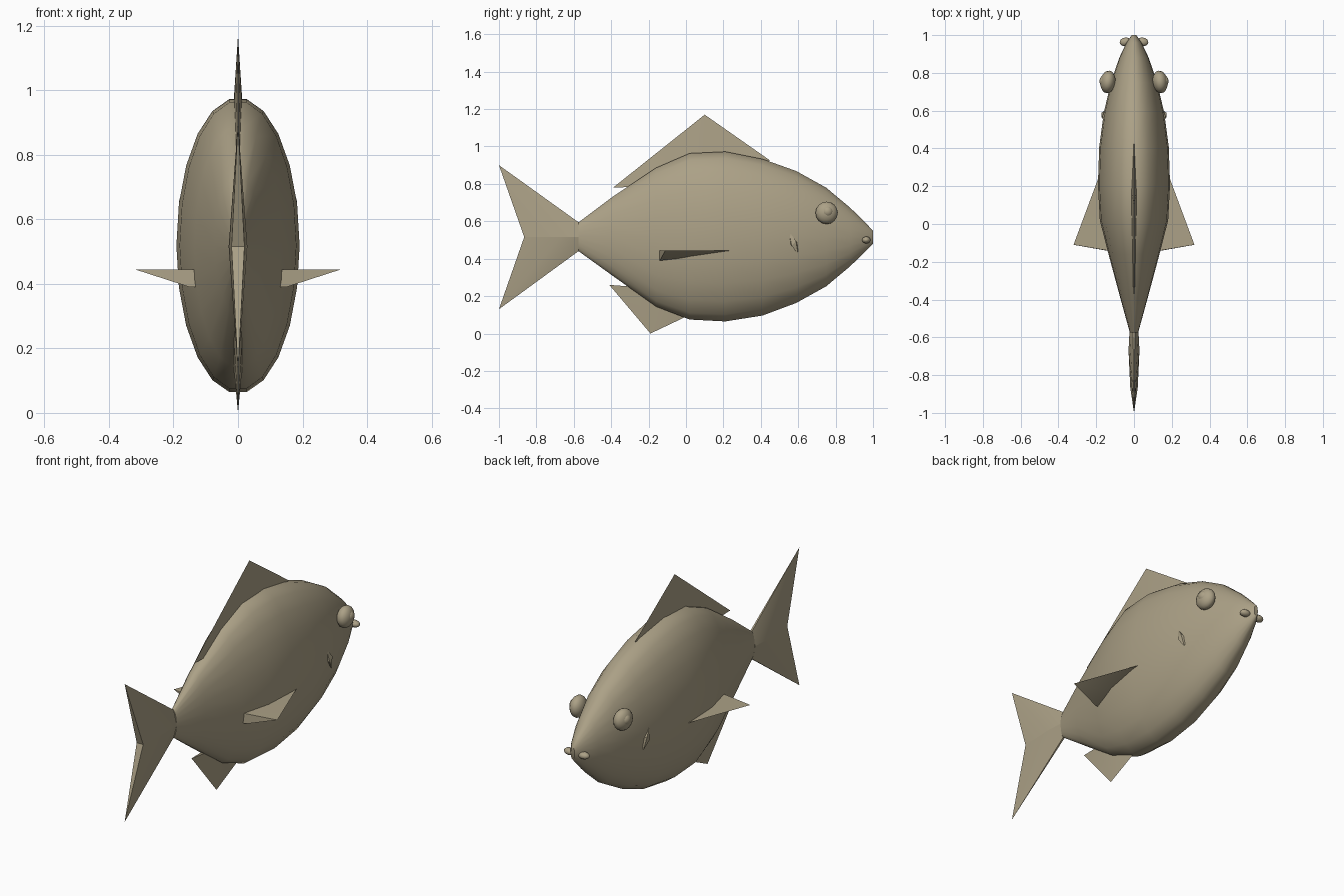
import bpy, bmesh, math
from mathutils import Matrix, Vector

if "Cube" in bpy.data.objects:
    bpy.data.objects.remove(bpy.data.objects["Cube"])

mat = bpy.data.materials.new("khaki scales")
mat.diffuse_color = (0.41, 0.355, 0.24, 1)
mat.use_nodes = True
mat.node_tree.nodes["Principled BSDF"].inputs["Base Color"].default_value = mat.diffuse_color


def finish(bm, name, angle=40):
    bmesh.ops.recalc_face_normals(bm, faces=bm.faces)
    me = bpy.data.meshes.new(name)
    bm.to_mesh(me)
    bm.free()
    me.materials.append(mat)
    ob = bpy.data.objects.new(name, me)
    bpy.context.collection.objects.link(ob)
    bpy.ops.object.select_all(action='DESELECT')
    ob.select_set(True)
    bpy.context.view_layer.objects.active = ob
    bpy.ops.object.shade_smooth_by_angle(angle=math.radians(angle))
    return ob


def hull(name, points, angle=40):
    """Convex solid around a few points."""
    bm = bmesh.new()
    for p in points:
        bm.verts.new(p)
    r = bmesh.ops.convex_hull(bm, input=bm.verts)
    loose = [v for v in bm.verts if not v.link_faces]
    bmesh.ops.delete(bm, geom=loose, context='VERTS')
    return finish(bm, name, angle)


def fin(name, profile):
    """Upright fin from (y, z, half thickness) points."""
    return hull(name, [(s * t, y, z) for y, z, t in profile for s in (-1, 1) if t or s > 0])


def ellipsoid(name, centre, radii, turn=0, seg=16, rings=10):
    bm = bmesh.new()
    m = (Matrix.Translation(centre) @ Matrix.Rotation(turn, 4, 'Z')
         @ Matrix.Diagonal((*radii, 1)) @ Matrix.Rotation(math.pi / 2, 4, 'Y'))
    bmesh.ops.create_uvsphere(bm, u_segments=seg, v_segments=rings, radius=1, matrix=m)
    return finish(bm, name, 60)


# Body: oval rings (y, top, bottom, half width)
rings = [(-0.575, 0.595, 0.44, 0.022), (-0.39, 0.735, 0.305, 0.073), (-0.16, 0.89, 0.14, 0.135),
         (0.02, 0.968, 0.07, 0.181), (0.21, 0.977, 0.06, 0.191), (0.41, 0.937, 0.092, 0.184),
         (0.59, 0.872, 0.16, 0.160), (0.75, 0.782, 0.25, 0.122), (0.88, 0.672, 0.36, 0.078),
         (0.96, 0.592, 0.44, 0.040), (1.0, 0.55, 0.48, 0.012)]
SEG = 22
bm = bmesh.new()
loops = []
for y, top, bot, w in rings:
    loop = []
    for i in range(SEG):
        a = 2 * math.pi * (i + 0.5) / SEG
        loop.append(bm.verts.new((w * math.sin(a), y,
                                  (top + bot) / 2 + (top - bot) / 2 * math.cos(a))))
    loops.append(loop)
for a, b in zip(loops, loops[1:]):
    for i in range(SEG):
        j = (i + 1) % SEG
        bm.faces.new((a[i], a[j], b[j], b[i]))
bm.faces.new(loops[0])
bm.faces.new(loops[-1])
finish(bm, "body", 50)

# Tail: two lobes meeting on a thick centre line
for name, root, tip in (("tail_upper_lobe", 0.595, 0.9), ("tail_lower_lobe", 0.44, 0.13)):
    fin(name, [(-0.575, root, 0.005), (-0.575, 0.516, 0.024), (-0.67, 0.516, 0.029),
               (-0.865, 0.516, 0.02), (-1.0, tip, 0)])

# Back and belly fins, thickest where they enter the body
fin("dorsal_fin", [(-0.39, 0.78, 0), (-0.25, 0.785, 0.01), (0.0, 0.84, 0.019),
                   (0.2, 0.88, 0.019), (0.1, 1.17, 0), (0.45, 0.925, 0)])
fin("belly_fin", [(-0.41, 0.26, 0), (-0.28, 0.25, 0.014), (-0.1, 0.17, 0.016),
                  (-0.19, 0.0, 0), (0.0, 0.09, 0)])

# Paired parts
for side, s in (("right", 1), ("left", -1)):
    hull(side + "_side_fin", [(s * x, y, z) for x, y, z in (
        (0.175, 0.28, 0.445), (0.32, -0.11, 0.445), (0.10, -0.147, 0.445),
        (0.15, -0.14, 0.39), (0.10, -0.147, 0.39), (0.16, 0.0, 0.405), (0.10, 0.2, 0.44))], 25)
    ellipsoid(side + "_eye", (s * 0.138, 0.752, 0.645), (0.04, 0.06, 0.06), s * 0.12)
    ellipsoid(side + "_pupil", (s * 0.158, 0.757, 0.652), (0.025, 0.031, 0.031), s * 0.12, 12, 8)
    ellipsoid(side + "_lip", (s * 0.045, 0.964, 0.5), (0.031, 0.023, 0.019), -s * 0.1, 12, 8)
    # Gill slit: slim leaning diamond
    hull(side + "_gill", [(s * x, y, z) for x, y, z in (
        (0.160, 0.55, 0.545), (0.157, 0.60, 0.42), (0.172, 0.565, 0.47),
        (0.172, 0.588, 0.495), (0.14, 0.55, 0.49), (0.14, 0.60, 0.475))], 25)
